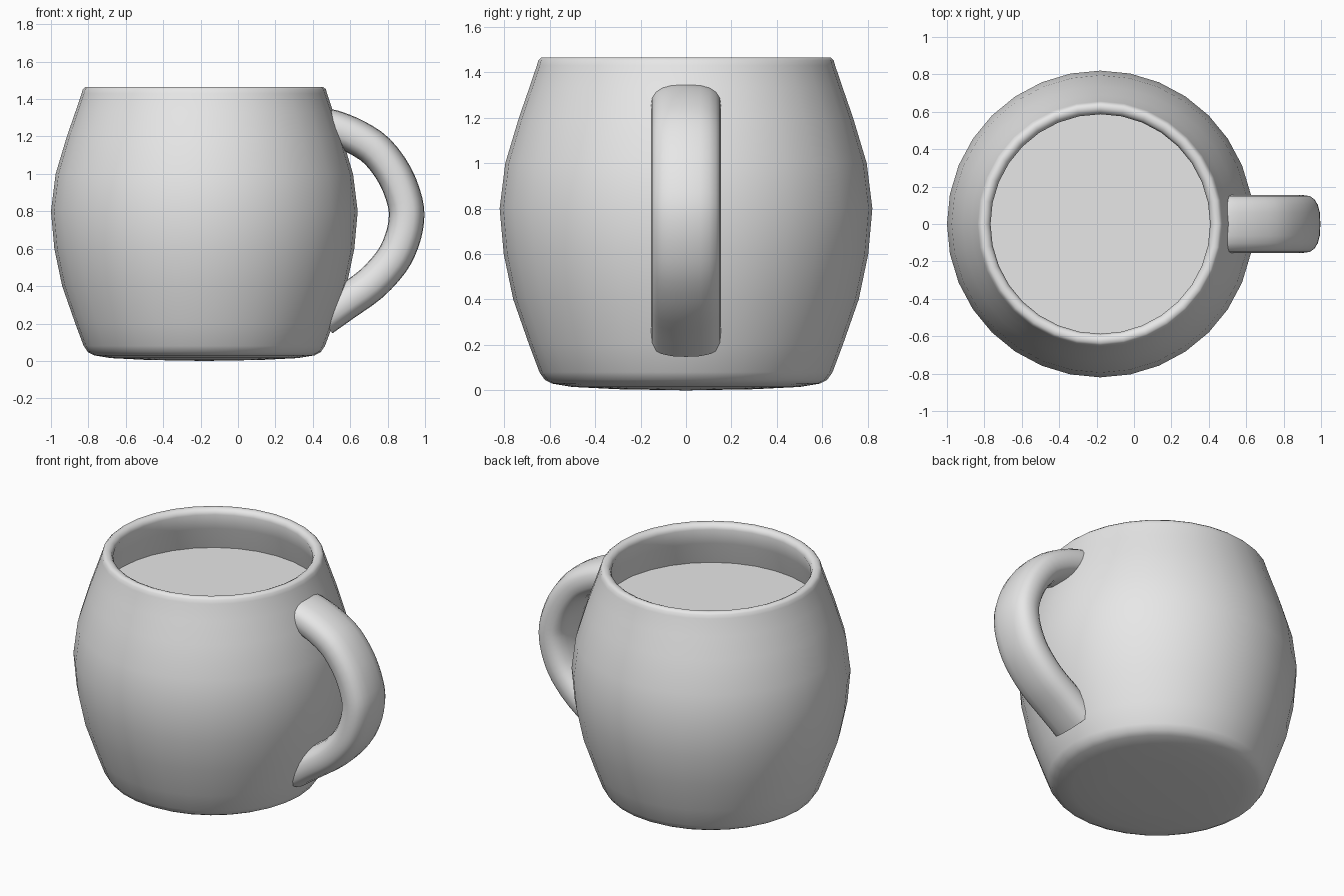
import bpy
import bmesh
from math import cos, sin, tau, copysign, radians
from mathutils import Vector, Matrix

if "Cube" in bpy.data.objects:
    bpy.data.objects.remove(bpy.data.objects["Cube"], do_unlink=True)

AXIS_X = -0.18
SIDES = 32

grey = bpy.data.materials.new("plain grey")
grey.use_nodes = True
grey.diffuse_color = (0.8, 0.8, 0.8, 1)
grey.node_tree.nodes["Principled BSDF"].inputs["Base Color"].default_value = (0.8, 0.8, 0.8, 1)


def finish(name, bm, angle=50):
    """Turn a bmesh into a smooth-shaded grey object."""
    bmesh.ops.recalc_face_normals(bm, faces=bm.faces)
    mesh = bpy.data.meshes.new(name)
    bm.to_mesh(mesh)
    bm.free()
    mesh.materials.append(grey)
    obj = bpy.data.objects.new(name, mesh)
    bpy.context.collection.objects.link(obj)
    bpy.ops.object.select_all(action="DESELECT")
    obj.select_set(True)
    bpy.context.view_layer.objects.active = obj
    bpy.ops.object.shade_smooth_by_angle(angle=radians(angle))
    return obj


def smooth_path(points, steps):
    """Catmull-Rom curve through the points."""
    ext = [2 * points[0] - points[1]] + points + [2 * points[-1] - points[-2]]
    path = []
    for a, b, c, d in zip(ext, ext[1:], ext[2:], ext[3:]):
        for i in range(steps):
            t = i / steps
            path.append(0.5 * (2 * b + (c - a) * t + (2 * a - 5 * b + 4 * c - d) * t ** 2
                               + (3 * b - a - 3 * c + d) * t ** 3))
    return path + [points[-1]]


# Mug body: one profile (radius, height) from the underside, over the rim, to the inner floor
profile = [(0, 0), (0.3, 0.005), (0.5, 0.015), (0.59, 0.03), (0.622, 0.047), (0.645, 0.08),
           (0.69, 0.2), (0.76, 0.4), (0.802, 0.6), (0.82, 0.8), (0.795, 1.0), (0.735, 1.2),
           (0.69, 1.33), (0.656, 1.43), (0.65, 1.452), (0.637, 1.464), (0.617, 1.465),
           (0.597, 1.455), (0.587, 1.43), (0.612, 1.33), (0.655, 1.19), (0.715, 1.0),
           (0.74, 0.8), (0.68, 0.4), (0.58, 0.12), (0, 0.1)]
bm = bmesh.new()
verts = [bm.verts.new((AXIS_X + r, 0, z)) for r, z in profile]
edges = [bm.edges.new(pair) for pair in zip(verts, verts[1:])]
bmesh.ops.spin(bm, geom=verts + edges, cent=(AXIS_X, 0, 0), axis=(0, 0, 1),
               angle=tau, steps=SIDES, use_merge=True)
bmesh.ops.remove_doubles(bm, verts=bm.verts, dist=0.0005)
finish("mug_body", bm)

# Drink surface: flat disc meeting the inner wall
bm = bmesh.new()
bmesh.ops.create_circle(bm, cap_ends=True, segments=SIDES, radius=0.66,
                        matrix=Matrix.Translation((AXIS_X, 0, 1.185)))
finish("drink_surface", bm)

# Handle: rounded section swept along a C-shaped path, ends buried in the wall
centre = [Vector((x, 0, z)) for x, z in [
    (0.47, 1.255), (0.53, 1.24), (0.635, 1.195), (0.745, 1.12), (0.84, 0.99), (0.893, 0.85),
    (0.9, 0.75), (0.875, 0.64), (0.82, 0.53), (0.71, 0.41), (0.57, 0.31), (0.45, 0.225)]]
path = smooth_path(centre, 3)
RING = 20
HALF_WIDTH, HALF_THICK, POWER = 0.155, 0.095, 2 / 2.6


def power(v):
    return copysign(abs(v) ** POWER, v)


bm = bmesh.new()
rings = []
for i, p in enumerate(path):
    tangent = (path[min(i + 1, len(path) - 1)] - path[max(i - 1, 0)]).normalized()
    if i == 0:
        tangent = Vector((1, 0, 0))
    out = Vector((-tangent.z, 0, tangent.x))
    rings.append([bm.verts.new(p + out * HALF_THICK * power(sin(tau * k / RING))
                               + Vector((0, HALF_WIDTH * power(cos(tau * k / RING)), 0)))
                  for k in range(RING)])
for a, b in zip(rings, rings[1:]):
    for k in range(RING):
        n = (k + 1) % RING
        bm.faces.new((a[k], a[n], b[n], b[k]))
bm.faces.new(rings[0])
bm.faces.new(rings[-1])
finish("handle", bm)
